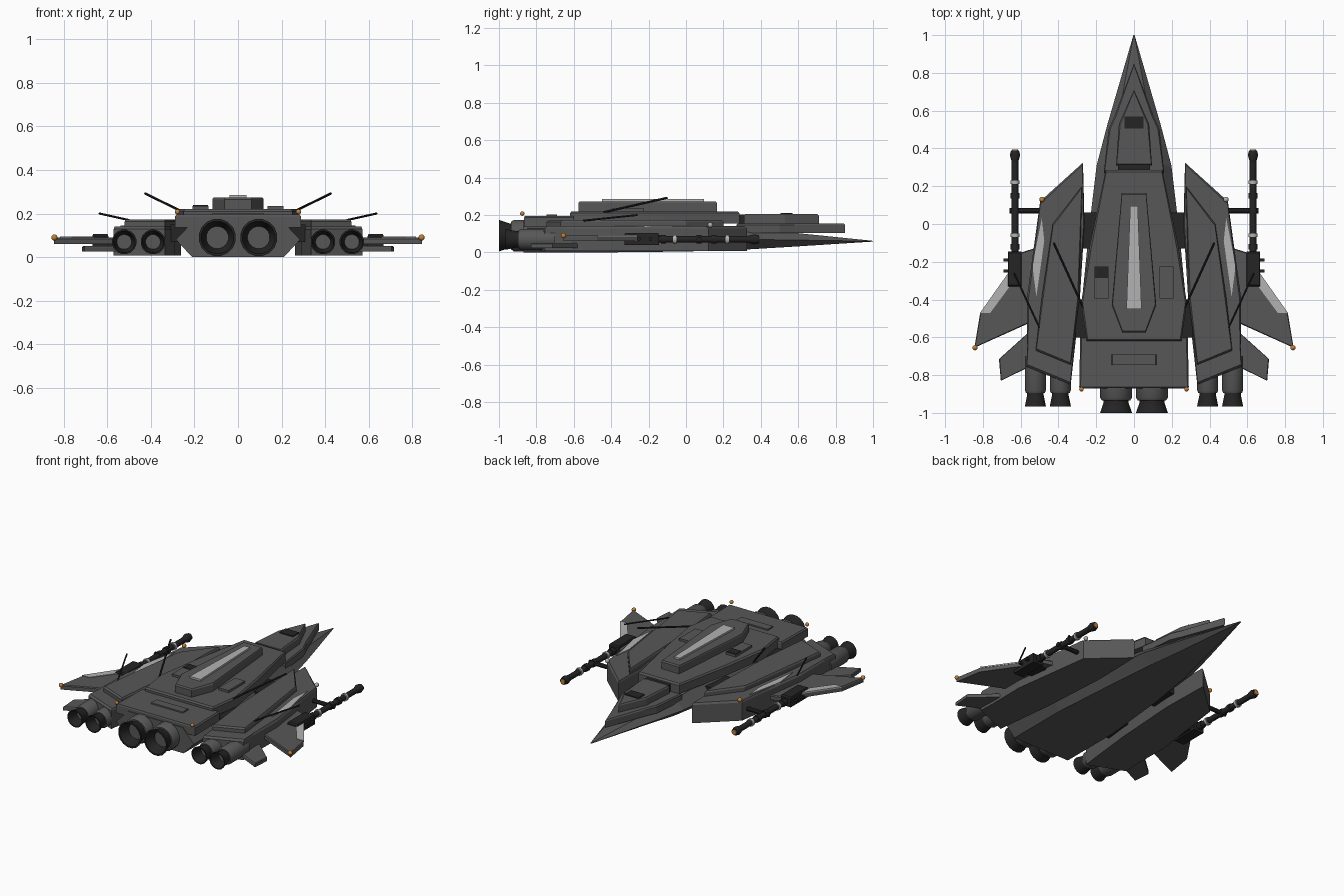
import bpy, bmesh, math
from mathutils import Vector

if "Cube" in bpy.data.objects:
    bpy.data.objects.remove(bpy.data.objects["Cube"])


def material(name, rgb):
    m = bpy.data.materials.new(name)
    m.diffuse_color = (*rgb, 1)
    m.use_nodes = True
    m.node_tree.nodes["Principled BSDF"].inputs["Base Color"].default_value = m.diffuse_color
    return m


GREY = material("hull grey", (0.095, 0.095, 0.095))
BLACK = material("engine black", (0.018, 0.018, 0.018))
WHITE = material("pale panel", (0.45, 0.45, 0.45))
ORANGE = material("signal orange", (0.55, 0.22, 0.04))


def finish(name, bm, mat, smooth=False):
    bmesh.ops.recalc_face_normals(bm, faces=bm.faces)
    me = bpy.data.meshes.new(name)
    bm.to_mesh(me)
    bm.free()
    me.materials.append(mat)
    ob = bpy.data.objects.new(name, me)
    bpy.context.collection.objects.link(ob)
    if smooth:
        bpy.ops.object.select_all(action='DESELECT')
        ob.select_set(True)
        bpy.context.view_layer.objects.active = ob
        bpy.ops.object.shade_smooth_by_angle(angle=math.radians(35))
    return ob


def loft(name, rings, mat, closed=False, smooth=False):
    """Skin a list of equal-length rings; cap the ends unless closed."""
    bm = bmesh.new()
    vs = [[bm.verts.new(p) for p in r] for r in rings]
    n = len(vs[0])
    pairs = list(zip(vs, vs[1:])) + ([(vs[-1], vs[0])] if closed else [])
    for a, b in pairs:
        for i in range(n):
            j = (i + 1) % n
            bm.faces.new((a[i], a[j], b[j], b[i]))
    if not closed:
        bm.faces.new(vs[0])
        bm.faces.new(vs[-1])
    return finish(name, bm, mat, smooth)


def plate(name, outline, z0, z1, mat=GREY, bevel=0.0, s=1):
    """Extruded plan outline with a chamfered top edge."""
    pts = [Vector((s * x, y, 0)) for x, y in outline]
    c = sum(pts, Vector()) / len(pts)
    rings = [[p + Vector((0, 0, z0)) for p in pts]]
    if bevel:
        rings.append([p + Vector((0, 0, z1 - bevel)) for p in pts])
    rings.append([p - (p - c).normalized() * bevel + Vector((0, 0, z1)) for p in pts])
    return loft(name, rings, mat)


def sym(half):
    """Complete a right-hand outline by reflecting it in x."""
    return half + [(-x, y) for x, y in reversed(half) if x > 1e-6]


def box(name, x0, x1, y0, y1, z0, z1, mat=GREY, s=1):
    return plate(name, [(x0, y0), (x1, y0), (x1, y1), (x0, y1)], z0, z1, mat, 0, s)


def lathe(name, x, z, profile, mat, sides=16, closed=False):
    """Revolve (y, radius) points about an axis parallel to y."""
    ang = [2 * math.pi * (i + 0.5) / sides for i in range(sides)]
    rings = [[(x + r * math.cos(a), y, z + r * math.sin(a)) for a in ang] for y, r in profile]
    return loft(name, rings, mat, closed, True)


def rod(name, a, b, r, mat):
    a, b = Vector(a), Vector(b)
    q = (b - a).to_track_quat('Z', 'Y')
    ring = [q @ Vector((r * math.cos(i * math.pi / 4), r * math.sin(i * math.pi / 4), 0)) for i in range(8)]
    return loft(name, [[p + v for v in ring] for p in (a, b)], mat)


def ball(name, p, r, mat):
    bm = bmesh.new()
    bmesh.ops.create_uvsphere(bm, u_segments=12, v_segments=8, radius=r)
    bmesh.ops.translate(bm, verts=bm.verts, vec=p)
    return finish(name, bm, mat, True)


def engine(name, x, z, r, y0, y1, y2):
    """Housing from y0 back to y1 and a hollow flared nozzle to y2."""
    lathe(name + "_housing", x, z, [(y0, r), (y1 + 0.015, r), (y1, r * 0.88)], GREY)
    lathe(name + "_nozzle", x, z, [(y1 + 0.01, r * 0.78), (y1 - 0.01, r * 0.78), (y2, r), (y2, r * 0.88),
                                   (y1, r * 0.6), (y1 + 0.01, r * 0.1)], BLACK)


# central hull: six-sided sections (y, bottom, middle, top half widths, three heights)
SECTIONS = [(-0.87, .21, .285, .20, .01, .09, .18), (-0.45, .21, .28, .20, .01, .09, .18),
            (0.0, .17, .235, .17, .015, .085, .165), (0.31, .13, .198, .14, .025, .08, .14),
            (0.53, .085, .14, .09, .038, .077, .12), (1.0, .002, .003, .002, .068, .07, .072)]
loft("hull", [[(-b, y, z0), (b, y, z0), (m, y, z1), (t, y, z2), (-t, y, z2), (-m, y, z1)]
              for y, b, m, t, z0, z1, z2 in SECTIONS], GREY)

# stacked nose plates and canopy
plate("nose_plate", sym([(0, .85), (.10, .58), (.135, .50), (.16, .27)]), .115, .165, bevel=.008)
plate("canopy_plate", sym([(0, .71), (.08, .53), (.095, .31)]), .16, .215, bevel=.008)
box("canopy_window", -.05, .05, .505, .57, .21, .221, BLACK)
box("canopy_gap", -.085, .085, .28, .315, .16, .212, BLACK)

# main deck, aft deck and spine
plate("main_deck", sym([(.15, .285), (.235, -.12), (.28, -.42), (.25, -.62)]), .165, .23, bevel=.01)
plate("aft_deck", sym([(.285, -.60), (.29, -.865)]), .145, .205, bevel=.008)
plate("aft_vent", sym([(.118, -.69), (.118, -.747)]), .20, .213, bevel=.003)
plate("spine", sym([(.065, .165), (.118, -.43), (.062, -.575)]), .225, .283, bevel=.008)
plate("spine_light", sym([(.02, .095), (.04, -.45)]), .28, .295, WHITE)
for s in (-1, 1):
    box("deck_hatch", .135, .208, -.395, -.225, .225, .245, s=s)
box("hatch_screen", -.206, -.137, -.285, -.227, .243, .249, BLACK)

# main engines
for s in (-1, 1):
    engine("main_engine", s * .095, .10, .086, -.82, -.935, -1.0)

POD = [(.27, .325), (.497, .12), (.53, -.12), (.568, -.40), (.565, -.65), (.57, -.755), (.335, -.85), (.29, -.45), (.262, .0)]
POD_TOP = [(.275, .20), (.43, .0), (.49, -.40), (.52, -.67), (.335, -.745), (.29, -.40)]
WING = [(.50, -.12), (.595, -.15), (.67, -.265), (.815, -.475), (.845, -.655), (.50, -.50)]
REAR_WING = [(.50, -.53), (.565, -.58), (.715, -.715), (.705, -.83), (.48, -.72)]

for s in (-1, 1):
    # side pod with its raised armour and pale flash
    plate("side_pod", POD, .018, .15, bevel=.012, s=s)
    plate("pod_armour", POD_TOP, .145, .183, bevel=.01, s=s)
    plate("pod_flash", [(.488, .03), (.475, -.09), (.517, -.385), (.538, -.22)], .146, .155, WHITE, s=s)
    for x in (.39, .522):
        engine("pod_engine", s * x, .08, .057, -.70, -.895, -.965)

    # dark struts joining pod and hull
    box("front_strut", .17, .30, -.13, .06, .08, .14, BLACK, s)
    box("rear_strut", .20, .31, -.60, -.40, .08, .16, BLACK, s)

    # wings with pale leading edges
    plate("wing", WING, .07, .10, bevel=.006, s=s)
    plate("wing_edge", [(.668, -.262), (.816, -.472), (.762, -.472), (.635, -.30)], .096, .104, WHITE, s=s)
    plate("rear_wing", REAR_WING, .035, .06, bevel=.005, s=s)

    # guns
    gx, gz = s * .63, .08
    plate("gun_body", [(.595, -.33), (.668, -.33), (.668, -.145), (.595, -.145)], .05, .115, BLACK, .008, s)
    for y in (-.19, -.25):
        box("gun_lug", .585, .69, y - .008, y + .008, .075, .09, BLACK, s)
    lathe("gun_barrel", gx, gz, [(-.15, .018), (.34, .018)], BLACK, 12)
    lathe("gun_muzzle", gx, gz, [(.325, .017), (.365, .028), (.39, .022)], BLACK, 12)
    lathe("muzzle_glow", gx, gz, [(.385, .017), (.394, .015)], ORANGE, 12)
    for y in (-.06, .22):
        lathe("barrel_ring", gx, gz, [(y - .009, .025), (y + .009, .025)], WHITE, 12)
    for y in (-.12, .07, .15):
        lathe("barrel_collar", gx, gz, [(y - .014, .024), (y + .014, .024)], BLACK, 12)
    rod("gun_mount", (s * .66, .07, gz), (s * .49, .07, gz), .014, BLACK)
    box("gun_bracket", .54, .61, -.30, -.18, .06, .10, BLACK, s)

    # swept aerials
    rod("deck_aerial", (s * .27, -.44, .225), (s * .425, -.10, .302), .006, BLACK)
    rod("pod_aerial", (s * .50, -.55, .18), (s * .635, -.26, .21), .005, BLACK)

    # signal lamps
    ball("wing_lamp", (s * .842, -.655, .10), .014, ORANGE)
    ball("aft_lamp", (s * .278, -.875, .218), .012, ORANGE)
    ball("pod_lamp", (s * .487, .13, .157), .014, ORANGE if s < 0 else WHITE)

# settle the model on the ground and centre it
obs = list(bpy.context.scene.objects)
low = min(v.co.z for o in obs for v in o.data.vertices)
for o in obs:
    o.location.z -= low
